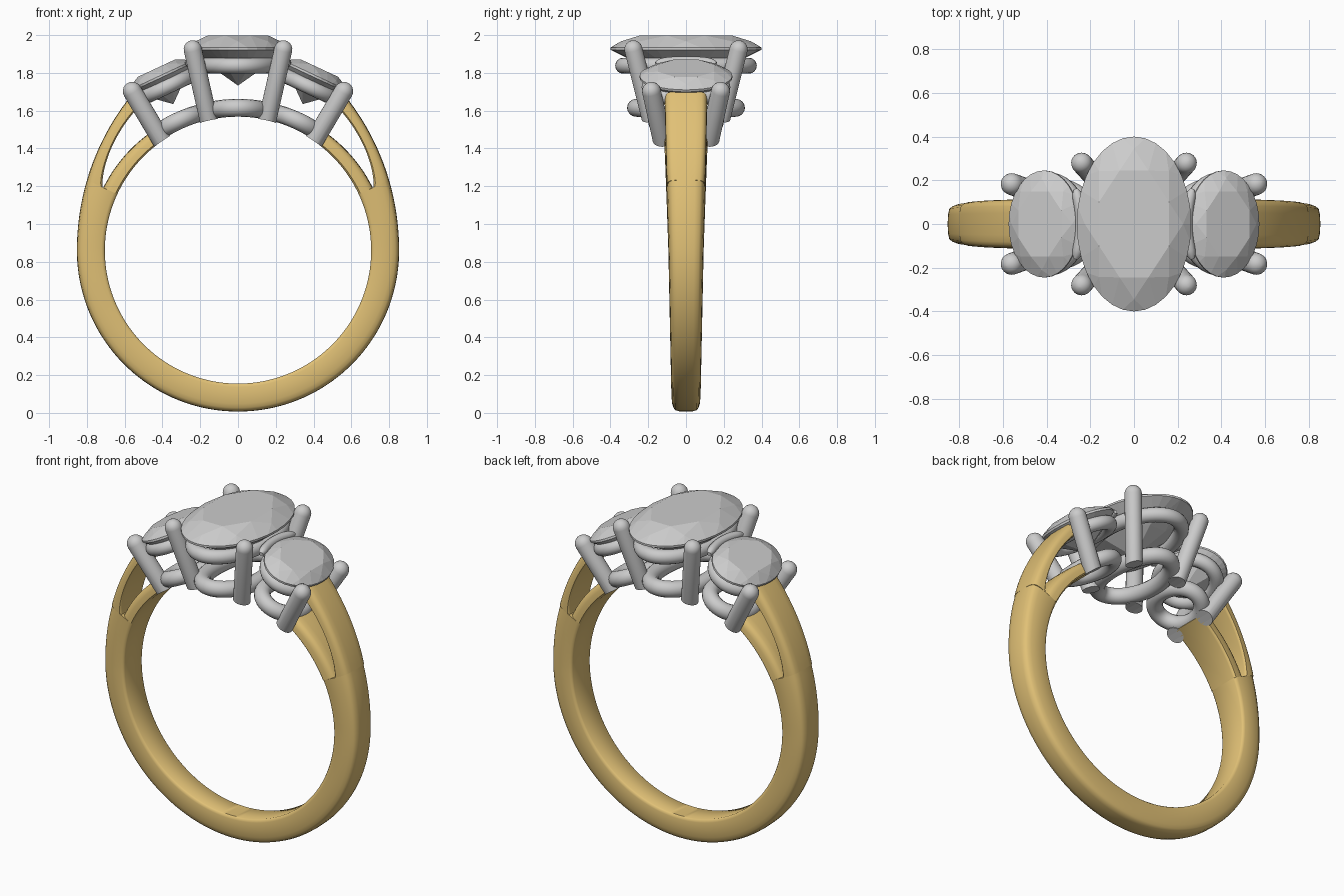
import bpy, bmesh
from math import sin, cos, pi, radians, atan2
from mathutils import Vector, Matrix

if "Cube" in bpy.data.objects:
    bpy.data.objects.remove(bpy.data.objects["Cube"])

CZ, RI = 0.86, 0.705          # finger hole centre height and radius
gold = bpy.data.materials.new("gold")
gold.diffuse_color = (0.75, 0.53, 0.18, 1)
gold.use_nodes = True
gold.node_tree.nodes["Principled BSDF"].inputs["Base Color"].default_value = gold.diffuse_color


def finish(name, bm, smooth=True, mat=None):
    bmesh.ops.recalc_face_normals(bm, faces=bm.faces)
    me = bpy.data.meshes.new(name)
    bm.to_mesh(me)
    bm.free()
    ob = bpy.data.objects.new(name, me)
    bpy.context.collection.objects.link(ob)
    if mat:
        me.materials.append(mat)
    if smooth:
        bpy.ops.object.select_all(action='DESELECT')
        ob.select_set(True)
        bpy.context.view_layer.objects.active = ob
        bpy.ops.object.shade_smooth_by_angle(angle=radians(40))
    return ob


def loft(bm, rings, close=False):
    """Skin rings of points; cap the ends unless closed."""
    vs = [[bm.verts.new(p) for p in r] for r in rings]
    n = len(vs[0])
    for a, b in zip(vs, vs[1:] + (vs[:1] if close else [])):
        for i in range(n):
            bm.faces.new((a[i], a[(i + 1) % n], b[(i + 1) % n], b[i]))
    if not close:
        bm.faces.new(vs[0])
        bm.faces.new(vs[-1])


# --- shank: (depth, half width) profile, inner face to outer face
HALF = [(0, .86), (.04, .95), (.12, 1), (.5, .98), (.72, .93), (.86, .85), (.95, .73), (.99, .45)]
PROF = HALF + [(1, 0)] + [(u, -v) for u, v in reversed(HALF)]
TIP, END = 25.0, 57.0         # split start and branch end, degrees above horizontal


def outer_r(p):
    return 0.853 + 0.152 * (max(p, 0) / END) ** 2


def section(p, r0, r1, side, k=1.0):
    a = radians(p)
    hw = (0.075 + 0.03 * (CZ + r0 * sin(a)) / 1.4 + 0.01 * max(p, 0) / END) * k
    return [(side * cos(a) * (r0 + (r1 - r0) * u), hw * v, CZ + sin(a) * (r0 + (r1 - r0) * u))
            for u, v in PROF]


bm = bmesh.new()
N = 48
half = [-90 + (90 + TIP) * i / N for i in range(N + 1)]
loft(bm, [section(p, RI, outer_r(p), -1) for p in reversed(half)] +
     [section(p, RI, outer_r(p), 1) for p in half[1:]])
finish("shank", bm, mat=gold)

for side, label in ((-1, "left"), (1, "right")):
    inner, outer = [], []
    for i in range(25):
        t = i / 24
        p = TIP + (END - TIP) * t
        inner.append(section(p, RI, 0.787 - 0.01 * t, side))
        outer.append(section(p, 0.79 + 0.14 * t ** 0.8, outer_r(p), side, 0.97 - 0.03 * t))
    for nm, rings in (("inner", inner), ("outer", outer)):
        bm = bmesh.new()
        loft(bm, rings)
        finish(f"{label}_{nm}_branch", bm, mat=gold)

# --- cutter that trims the setting flush with the finger hole
bm = bmesh.new()
bmesh.ops.create_cone(bm, cap_ends=True, segments=128, radius1=RI, radius2=RI, depth=2,
                      matrix=Matrix.Translation((0, 0, CZ)) @ Matrix.Rotation(pi / 2, 4, 'X'))
cutter = finish("finger_hole_cutter", bm, False)
cutter.hide_render = True
cutter.hide_viewport = False
cutter.display_type = 'WIRE'


def prong(name, bottom, top, r=0.048):
    b, t = Vector(bottom), Vector(top)
    axis = (t - b).normalized()
    q = axis.to_track_quat('Z', 'Y')
    length = (t - b).length
    prof = [(-0.1, r), (length - r, r)] + \
           [(length - r + r * sin(a), r * cos(a)) for a in (pi / 10 * k for k in range(1, 5))] + \
           [(length, r * 0.05)]
    bm = bmesh.new()
    loft(bm, [[b + q @ Vector((w * cos(pi * j / 12), w * sin(pi * j / 12), h))
               for j in range(24)] for h, w in prof])
    ob = finish(name, bm)
    m = ob.modifiers.new("trim", 'BOOLEAN')
    m.operation, m.object, m.solver = 'DIFFERENCE', cutter, 'EXACT'


def rail(name, rx, ry, tube, place):
    """Oval wire ring; place maps flat coordinates into the ring."""
    rings = []
    for i in range(64):
        a = 2 * pi * i / 64
        nrm = Vector((ry * cos(a), rx * sin(a), 0)).normalized()
        c = Vector((rx * cos(a), ry * sin(a), 0))
        rings.append([place(c + nrm * tube * cos(b) + Vector((0, 0, tube * sin(b))))
                      for b in (2 * pi * j / 16 for j in range(16))])
    bm = bmesh.new()
    loft(bm, rings, close=True)
    finish(name, bm)


def wrapped(angle, r=0.755):
    """Bend a flat ring around the finger hole at an angle from the top."""
    def f(v):
        a = angle + v.x / r
        return Vector(((r + v.z) * sin(a), v.y, CZ + (r + v.z) * cos(a)))
    return f


def gem(name, rx, ry, crown, depth, mat):
    """Oval faceted stone as the hull of its facet corners; girdle at z = 0."""
    bm = bmesh.new()

    def ring(n, s, z, off=0.0):
        for i in range(n):
            a = 2 * pi * (i + off) / n
            bm.verts.new(mat @ Vector((rx * s * cos(a), ry * s * sin(a), z)))
    ring(8, 0.66, crown, 0.5)
    ring(8, 0.86, crown * 0.56)
    ring(32, 1, 0.006)
    ring(32, 1, -0.006)
    ring(8, 0.55, -depth * 0.52, 0.5)
    bm.verts.new(mat @ Vector((0, 0, -depth)))
    bmesh.ops.convex_hull(bm, input=bm.verts)
    bmesh.ops.dissolve_limit(bm, angle_limit=radians(1), verts=bm.verts, edges=bm.edges)
    finish(name, bm, smooth=False)


# --- centre stone and its setting
gem("centre_stone", 0.262, 0.40, 0.07, 0.195, Matrix.Translation((0, 0, 1.928)))
rail("centre_upper_rail", 0.195, 0.333, 0.042, lambda v: v + Vector((0, 0, 1.838)))
rail("centre_lower_rail", 0.15, 0.265, 0.047, wrapped(0))
for sx in (-1, 1):
    for sy in (-1, 1):
        prong(f"centre_prong_{'left' if sx < 0 else 'right'}_{'front' if sy < 0 else 'back'}",
              (sx * 0.155, sy * 0.185, 1.55), (sx * 0.25, sy * 0.29, 1.97))

# --- side stones and their settings
for side, label in ((-1, "left"), (1, "right")):
    frame = Matrix.Translation((side * 0.41, 0, 1.78)) @ Matrix.Rotation(side * radians(25), 4, 'Y')
    gem(f"{label}_stone", 0.178, 0.245, 0.05, 0.16, frame)
    rail(f"{label}_upper_rail", 0.145, 0.195, 0.04,
         lambda v: frame @ (v + Vector((0, 0, -0.062))))
    rail(f"{label}_lower_rail", 0.12, 0.155, 0.046, wrapped(side * radians(25)))
    for sy in (-1, 1):
        prong(f"{label}_prong_{'front' if sy < 0 else 'back'}",
              (side * 0.415, sy * 0.13, 1.46), (side * 0.585, sy * 0.192, 1.745), 0.05)
    # curved bar holding the inner edge of the side stone
    cu = bpy.data.curves.new(f"{label}_inner_bar", 'CURVE')
    cu.dimensions = '3D'
    cu.bevel_depth, cu.bevel_resolution, cu.use_fill_caps = 0.026, 4, True
    sp = cu.splines.new('POLY')
    sp.points.add(16)
    for i, pt in enumerate(sp.points):
        s = -1 + i / 8
        pt.co = (side * (0.242 + 0.026 * s * s), 0.16 * s, 1.862 - 0.012 * s * s, 1)
        pt.radius = max(0.15, (1 - abs(s) ** 8)) ** 0.5
    sp.use_smooth = True
    bpy.context.collection.objects.link(bpy.data.objects.new(f"{label}_inner_bar", cu))
